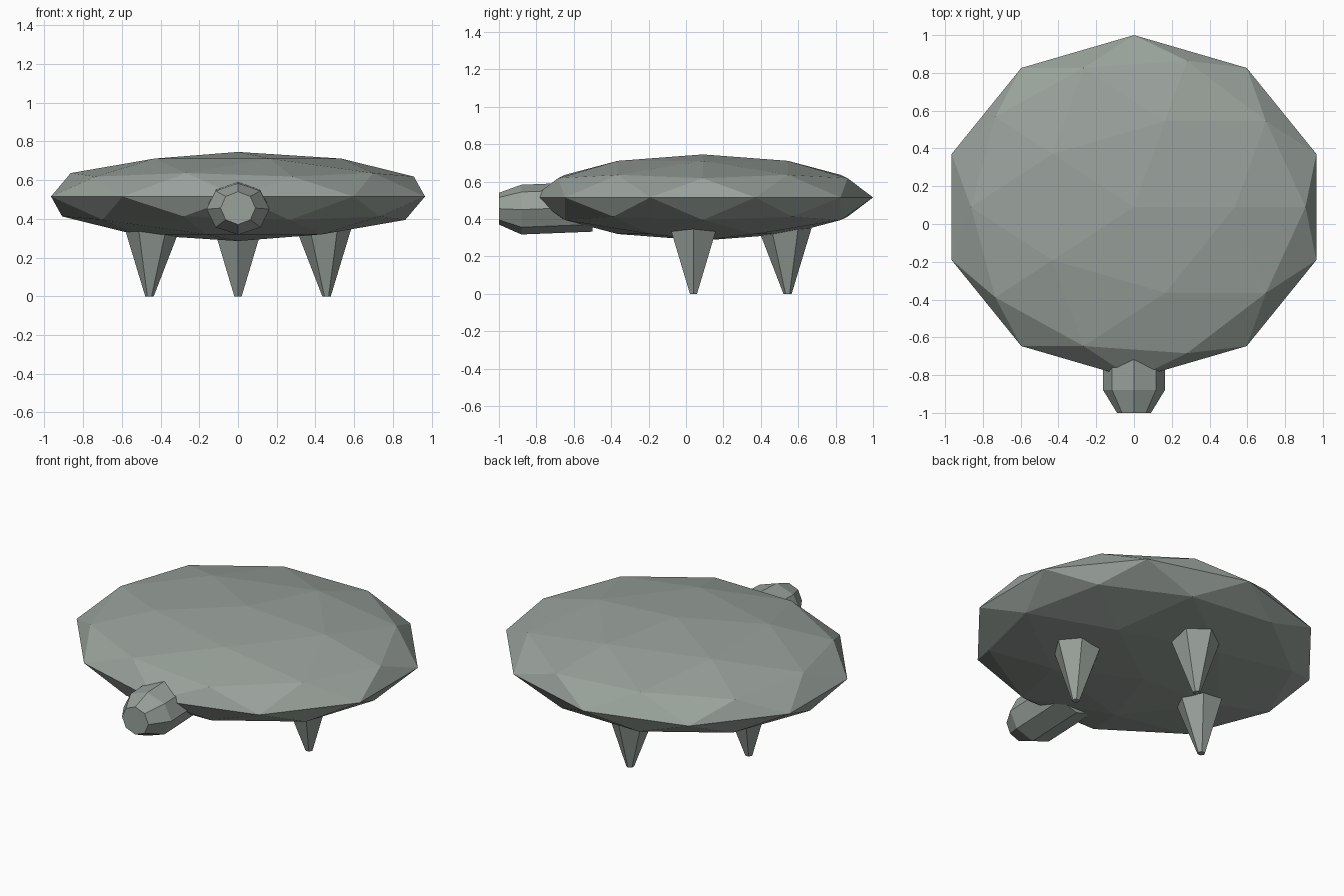
import bpy, bmesh
from math import sin, cos, pi
from mathutils import Matrix, Vector

cube = bpy.data.objects.get("Cube")
if cube:
    bpy.data.objects.remove(cube)

grey = bpy.data.materials.new("grey_green")
grey.use_nodes = True
colour = (0.32, 0.36, 0.33, 1)
grey.diffuse_color = colour
grey.node_tree.nodes["Principled BSDF"].inputs["Base Color"].default_value = colour


def finish(name, bm):
    bmesh.ops.recalc_face_normals(bm, faces=bm.faces)
    mesh = bpy.data.meshes.new(name)
    bm.to_mesh(mesh)
    bm.free()
    mesh.materials.append(grey)
    obj = bpy.data.objects.new(name, mesh)
    bpy.context.collection.objects.link(obj)
    return obj


def loft(name, sides, rings):
    """Join polygon rings, each given as centre, first axis and second axis."""
    bm = bmesh.new()
    loops = []
    for centre, u, v in rings:
        angles = [2 * pi * i / sides for i in range(sides)]
        loops.append([bm.verts.new(Vector(centre) + Vector(u) * cos(a) + Vector(v) * sin(a))
                      for a in angles])
    for low, high in zip(loops, loops[1:]):
        for i in range(sides):
            j = (i + 1) % sides
            bm.faces.new((low[i], low[j], high[j], high[i]))
    bm.faces.new(loops[0])
    bm.faces.new(loops[-1])
    return finish(name, bm)


# Flattened faceted body
bm = bmesh.new()
bmesh.ops.create_icosphere(bm, subdivisions=2, radius=1)
bmesh.ops.transform(bm, verts=bm.verts, matrix=Matrix.Translation((0, 0.09, 0.515))
                    @ Matrix.Diagonal((1.015, 0.91, 0.23, 1)))
finish("body", bm)

# Eight-sided head with a tapered front end, tilted slightly
head_rings = [(-1.0, 0.455, 0.09, 0.085), (-0.88, 0.45, 0.163, 0.133), (-0.5, 0.465, 0.163, 0.133)]
loft("head", 8, [((0, y, z), (rx, 0, 0), (0, 0, rz)) for y, z, rx, rz in head_rings])


# Six-sided tapering legs, corners pointing outwards and tops leaning inwards
def leg(name, x, y, outward):
    out = Vector(outward)
    side = Vector((-out.y, out.x, 0))
    foot = Vector((x, y, 0))
    top = foot - out * 0.017 + Vector((0, 0, 0.4))
    loft(name, 6, [(foot, out * 0.022, side * 0.022), (top, out * 0.16, side * 0.16)])


leg("left_leg", 0.457, 0.04, (1, 0, 0))
leg("right_leg", -0.457, 0.04, (-1, 0, 0))
leg("rear_leg", 0, 0.543, (0, 1, 0))
